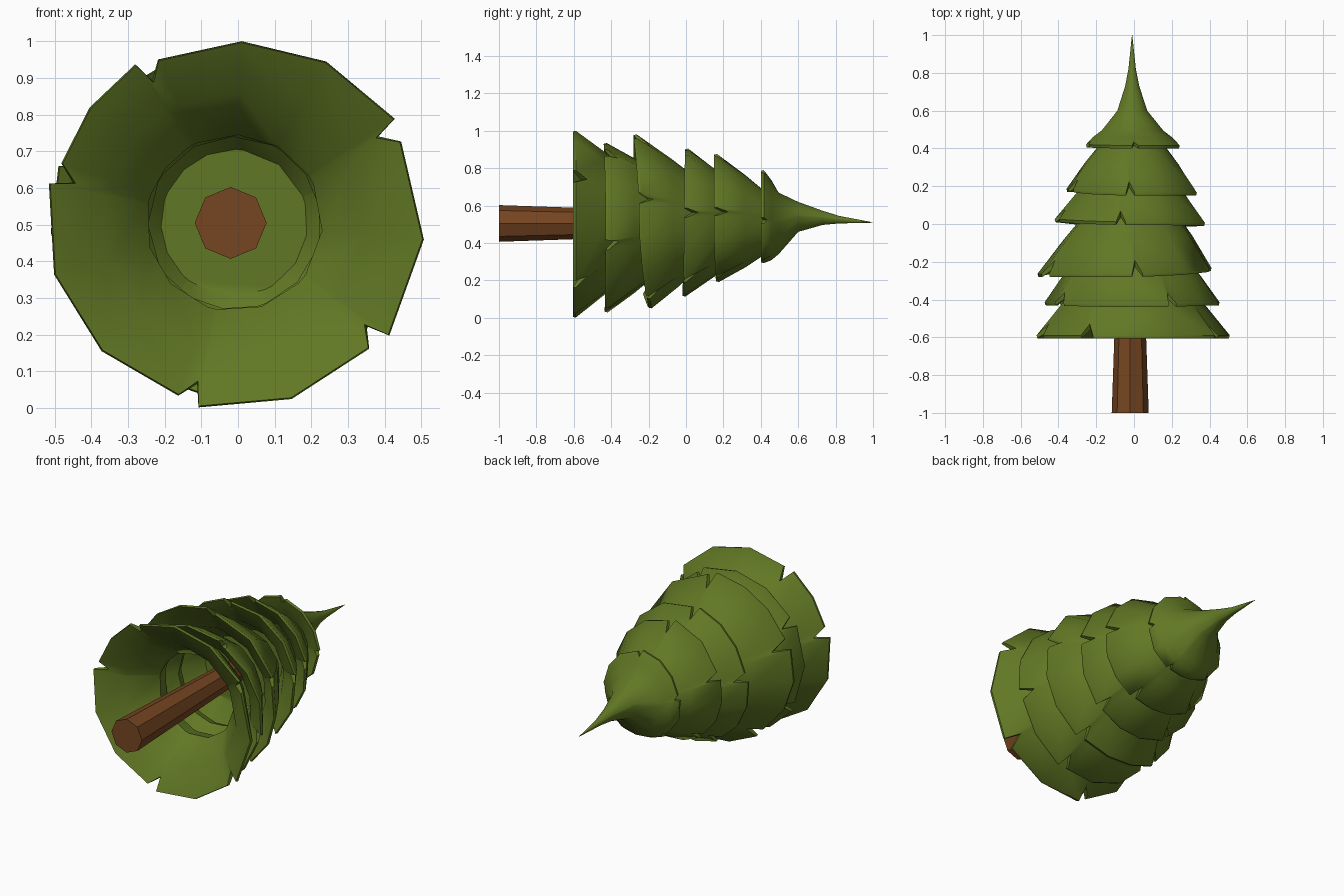
import bpy, bmesh, math

if "Cube" in bpy.data.objects:
    bpy.data.objects.remove(bpy.data.objects["Cube"])

def material(name, col):
    m = bpy.data.materials.new(name)
    m.diffuse_color = (*col, 1)
    m.use_nodes = True
    m.node_tree.nodes["Principled BSDF"].inputs["Base Color"].default_value = m.diffuse_color
    return m

GREEN = material("pine green", (0.12, 0.187, 0.018))
BROWN = material("bark brown", (0.18, 0.06, 0.015))
CX, CZ = -0.01, 0.505   # trunk axis runs along y

def finish(bm, name, mat, angle):
    bmesh.ops.recalc_face_normals(bm, faces=bm.faces)
    me = bpy.data.meshes.new(name)
    bm.to_mesh(me)
    bm.free()
    me.materials.append(mat)
    ob = bpy.data.objects.new(name, me)
    bpy.context.collection.objects.link(ob)
    bpy.context.view_layer.objects.active = ob
    ob.select_set(True)
    bpy.ops.object.shade_smooth_by_angle(angle=math.radians(angle))
    ob.select_set(False)

def by_direction(vals, a):
    """Blend right, top, left, bottom values around the axis."""
    c, s = math.cos(a), math.sin(a)
    return vals[0 if c > 0 else 2] * c * c + vals[1 if s > 0 else 3] * s * s

def rim_stations(notches):
    """(angle, kind, radial factor): ragged flaps separated by notches."""
    out = []
    n = sorted(notches)
    for i, a in enumerate(n):
        b = n[(i + 1) % len(n)]
        span = (b - a) % 360
        out.append((a, True, 1.0))
        segs = max(2, round((span - 9) / 24))
        for k in range(segs + 1):
            t = k / segs
            out.append((a + 2 + (span - 7) * t, False, 1.035 - 0.035 * t))
    return [(math.radians(a), notch, f) for a, notch, f in out]

def tier(name, ext, ys, neck, notches, inner, tip=None, hollow=False):
    """Skirt of branches: outer slope, thin ragged lip, flared underside.
    A hollow tier is an open ring round the trunk, the others are capped."""
    bm = bmesh.new()
    st = rim_stations(notches)

    def ring(t, ty_frac, bulge, shift, goal, notch_t=0.0):
        tr, ty = goal
        vs = []
        for a, notch, f in st:
            u, w = (max(t, notch_t), max(ty_frac, notch_t)) if notch else (t, ty_frac)
            R = by_direction(ext, a) * (1 + (f - 1) * (1 - t))
            Y = by_direction(ys, a)
            r = R + (tr - R) * u + bulge
            vs.append(bm.verts.new((CX + r * math.cos(a), Y + (ty - Y) * w + shift,
                                    CZ + r * math.sin(a))))
        return vs

    rings = [ring(1, 1, 0, 0, inner),
             ring(0.55, 0.36, 0, 0, inner),
             ring(0, 0, -0.004, 0, inner, 0.19),      # lip, lower edge
             ring(0, 0, 0, 0.016, neck, 0.19),        # lip, upper edge
             ring(0.5, 0.5, 0.008, 0.01, neck),
             ring(1, 1, 0, 0, neck)]
    for r, y, dz in (tip or []):
        rings.append([bm.verts.new((CX + r * math.cos(a), y, CZ + dz + r * math.sin(a)))
                      for a, _, _ in st])
    pairs = list(zip(rings, rings[1:]))
    if hollow:
        pairs.append((rings[-1], rings[0]))
    else:
        bm.faces.new(rings[0])
        bm.faces.new(rings[-1])
    for p, q in pairs:
        for i in range(len(st)):
            j = (i + 1) % len(st)
            bm.faces.new((p[i], p[j], q[j], q[i]))
    finish(bm, name, GREEN, 50)

# Branch tiers from the base to the crown
tier("branch_tier_1", (.51, .49, .50, .495), (-.605, -.605, -.605, -.605), (.26, -.29),
     (31, 120, 166, 257, 322), (.24, -.37), hollow=True)
tier("branch_tier_2", (.455, .42, .455, .475), (-.43, -.44, -.43, -.435), (.26, -.14),
     (62, 150, 215, 290, 347), (.235, -.2), hollow=True)
tier("branch_tier_3", (.42, .46, .49, .45), (-.25, -.28, -.28, -.2), (.21, .1),
     (88, 20, 160, 230, 300), (.2, 0))
tier("branch_tier_4", (.38, .395, .40, .385), (-.01, -.005, .01, -.02), (.17, .3),
     (100, 10, 170, 240, 310), (.16, .2))
tier("branch_tier_5", (.34, .36, .34, .31), (.15, .15, .17, .16), (.14, .46),
     (93, 12, 160, 230, 300), (.13, .38))
tier("crown_tier", (.245, .275, .24, .21), (.40, .40, .405, .40), (.165, .495),
     (88, 5, 165, 230, 300), (.12, .47),
     tip=[(.08, .6, .035), (.038, .73, .03), (.02, .82, .02), (.001, 1.0, .005)])

# Eight-sided tapered trunk
bm = bmesh.new()
rows = []
for r, y in ((.098, -1.0), (.062, .05)):
    rows.append([bm.verts.new((-.02 + r * math.cos(k * math.pi / 4), y,
                               CZ + r * math.sin(k * math.pi / 4))) for k in range(8)])
for k in range(8):
    j = (k + 1) % 8
    bm.faces.new((rows[0][k], rows[0][j], rows[1][j], rows[1][k]))
bm.faces.new(rows[0])
bm.faces.new(rows[1])
finish(bm, "trunk", BROWN, 20)
